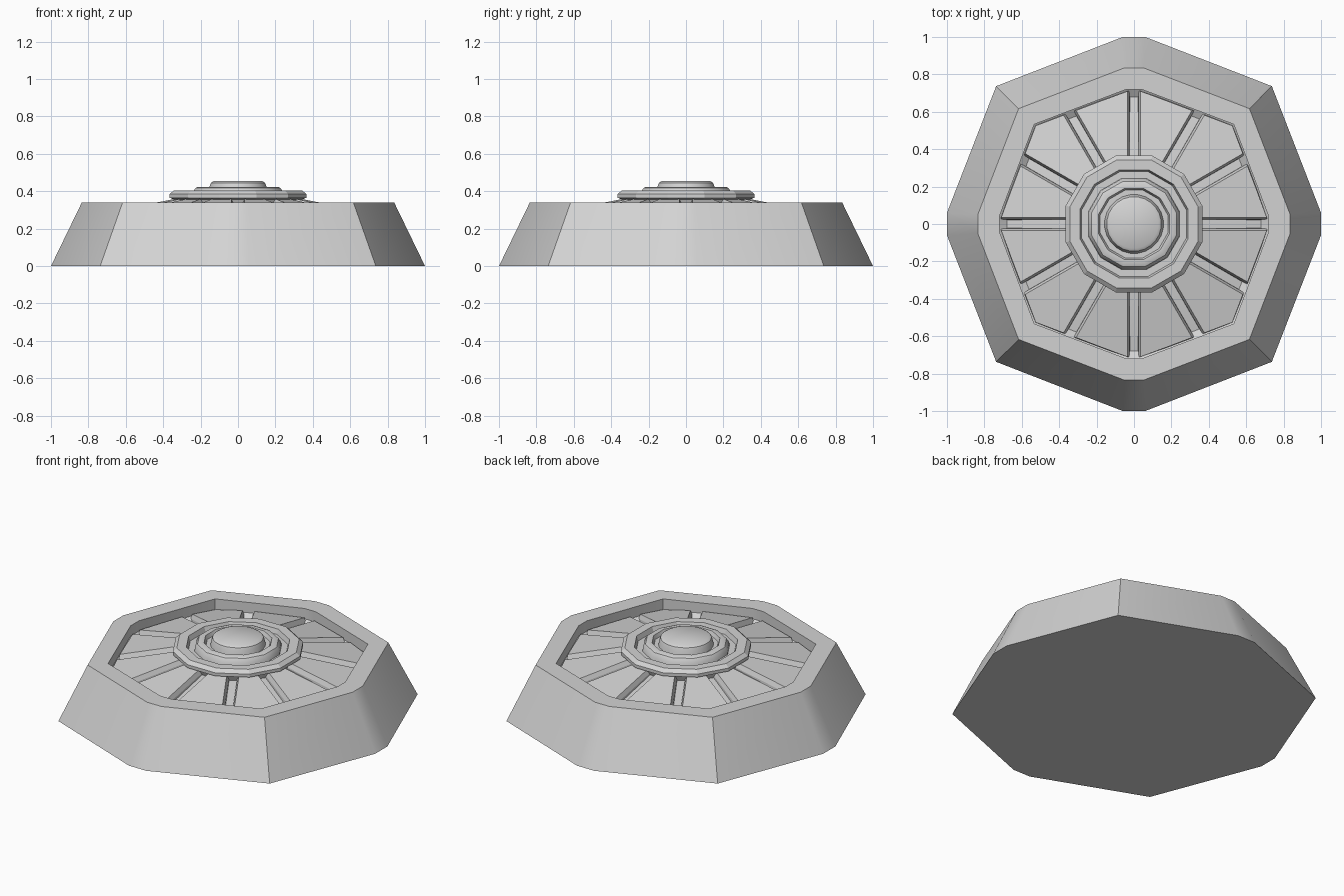
import bpy, bmesh, math
from mathutils import Vector

cube = bpy.data.objects.get("Cube")
if cube:
    bpy.data.objects.remove(cube, do_unlink=True)

grey = bpy.data.materials.new("plain_grey")
grey.use_nodes = True
color = (0.65, 0.65, 0.65, 1)
grey.diffuse_color = color
grey.node_tree.nodes["Principled BSDF"].inputs["Base Color"].default_value = color


def finish(name, bm, angle):
    bmesh.ops.recalc_face_normals(bm, faces=bm.faces[:])
    mesh = bpy.data.meshes.new(name)
    bm.to_mesh(mesh)
    bm.free()
    mesh.materials.append(grey)
    obj = bpy.data.objects.new(name, mesh)
    bpy.context.scene.collection.objects.link(obj)
    if angle:
        bpy.ops.object.select_all(action='DESELECT')
        obj.select_set(True)
        bpy.context.view_layer.objects.active = obj
        bpy.ops.object.shade_smooth_by_angle(angle=math.radians(angle))
    return obj


def loft(bm, loops):
    """Skin a stack of equal-length point loops and close both ends."""
    rings = [[bm.verts.new(p) for p in loop] for loop in loops]
    for a, b in zip(rings, rings[1:]):
        for i in range(len(a)):
            j = (i + 1) % len(a)
            bm.faces.new((a[i], a[j], b[j], b[i]))
    bm.faces.new(rings[0][::-1])
    bm.faces.new(rings[-1])


def outline(reach, flat, corner, z):
    """Octagon with short flats on the axes and corners on the diagonals."""
    quarter = [(reach, -flat), (reach, flat), (corner, corner)]
    points = []
    for k in range(4):
        for x, y in quarter:
            for _ in range(k):
                x, y = -y, x
            points.append((x, y, z))
    return points


def lathe(name, profile, sides, angle):
    bm = bmesh.new()
    loops = []
    for r, z in profile:
        turns = [2 * math.pi * (i + 0.5) / sides for i in range(sides)]
        loops.append([(r * math.cos(t), r * math.sin(t), z) for t in turns])
    loft(bm, loops)
    return finish(name, bm, angle)


# Base with sloped walls, raised rim and a rising recessed floor
bm = bmesh.new()
loft(bm, [outline(1.0, 0.06, 0.737, 0),
          outline(0.835, 0.05, 0.617, 0.34),
          outline(0.72, 0.04, 0.533, 0.34),
          outline(0.72, 0.04, 0.533, 0.275),
          outline(0.68, 0.038, 0.503, 0.25),
          outline(0.3, 0.017, 0.222, 0.33)])
finish("base_body", bm, 30)

# Boundary planes of the recess, used to trim the panels
edge = Vector((0.72, 0.04)) - Vector((0.533, 0.533))
normal = Vector((-edge.y, edge.x)).normalized()
reach = normal.dot(Vector((0.72, 0.04)))
tilt = math.atan2(normal.y, normal.x)
planes = []
for k in range(4):
    for a, d in ((0, 0.72), (tilt, reach), (-tilt, reach)):
        t = a + k * math.pi / 2
        planes.append((Vector((math.cos(t), math.sin(t))), d))


def trim(start, direction, gap):
    """Travel along a direction until just inside the recess wall."""
    hits = [(d - gap - n.dot(start)) / n.dot(direction)
            for n, d in planes if n.dot(direction) > 0.01]
    return start + direction * min(hits)


def unit(t):
    return Vector((math.cos(t), math.sin(t)))


def panel_loop(middle, half_gap, wall_gap, drop):
    axis = unit(middle)
    low, high = unit(middle - math.pi / 12), unit(middle + math.pi / 12)
    start_a = Vector((-low.y, low.x)) * half_gap
    start_b = Vector((high.y, -high.x)) * half_gap
    flat = [start_a + low * 0.32, trim(start_a, low, wall_gap),
            trim(Vector((0, 0)), axis, wall_gap),
            trim(start_b, high, wall_gap), start_b + high * 0.32]
    return [(p.x, p.y, 0.36 - 0.2 * (p.dot(axis) - 0.33) - drop) for p in flat]


# Twelve sloping panels separated by radial grooves
for k in range(12):
    middle = (k + 0.5) * math.pi / 6
    bm = bmesh.new()
    loft(bm, [panel_loop(middle, 0.022, 0.004, 0.05),
              panel_loop(middle, 0.024, 0.006, 0.028),
              panel_loop(middle, 0.035, 0.01, 0)])
    finish("panel_%02d" % (k + 1), bm, 0)

# Stepped hub
lathe("hub_ring", [(0.33, 0.31), (0.35, 0.355), (0.378, 0.365), (0.378, 0.385),
                   (0.355, 0.405), (0.3, 0.405), (0.29, 0.375), (0.2, 0.375)], 12, 0)
lathe("hub_collar", [(0.255, 0.36), (0.25, 0.395), (0.235, 0.418), (0.22, 0.424),
                     (0.197, 0.424), (0.187, 0.4), (0.1, 0.4)], 12, 35)
lathe("hub_cap", [(0.16, 0.39), (0.152, 0.43), (0.146, 0.445),
                  (0.13, 0.455)], 24, 35)
